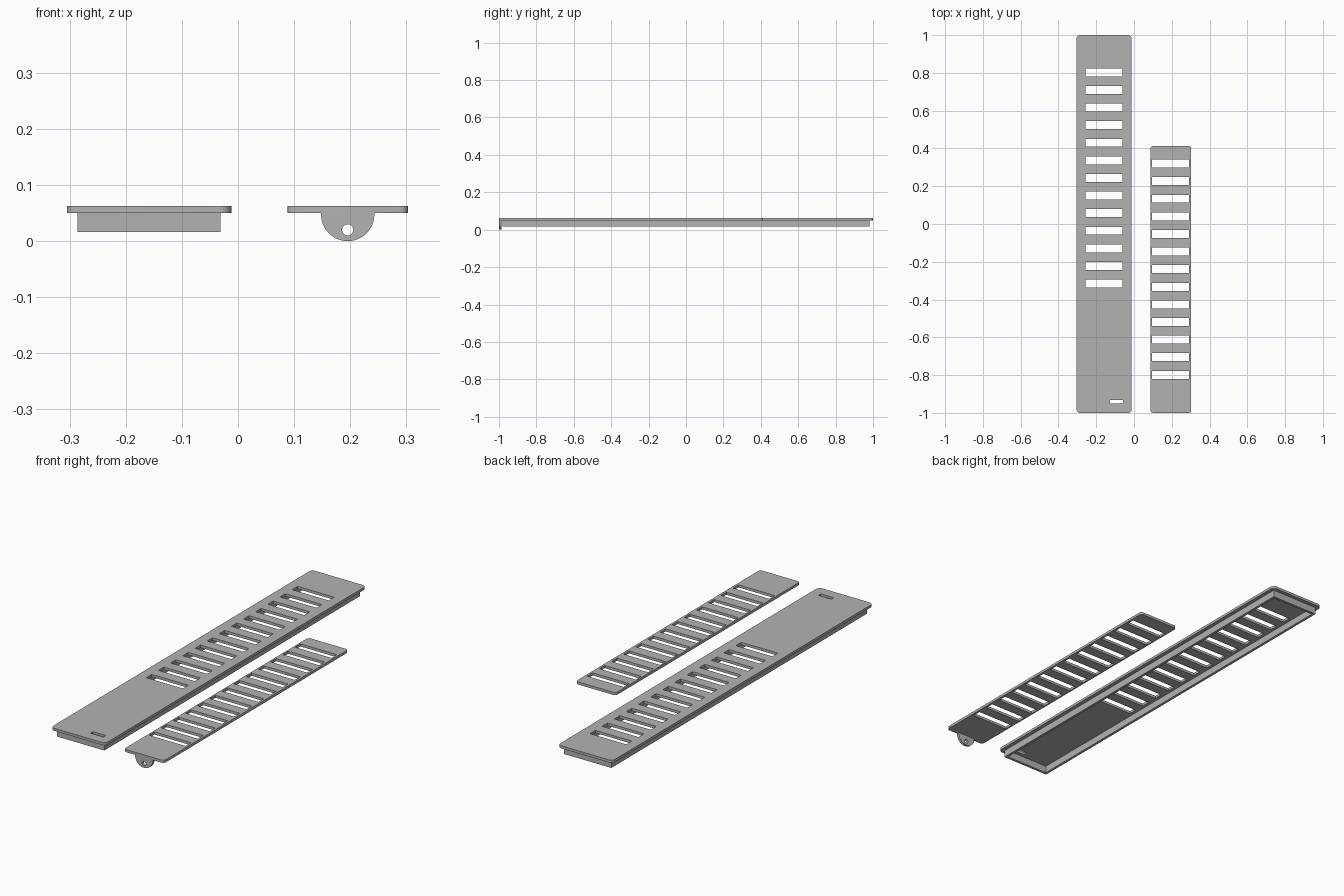
import bpy, bmesh
from math import pi, sin, cos
from mathutils import Matrix, Vector

if "Cube" in bpy.data.objects:
    bpy.data.objects.remove(bpy.data.objects["Cube"])

grey = bpy.data.materials.new("light grey")
grey.use_nodes = True
grey.diffuse_color = (0.45, 0.45, 0.45, 1)
grey.node_tree.nodes["Principled BSDF"].inputs["Base Color"].default_value = (0.45, 0.45, 0.45, 1)


def arc(cx, cy, r, start, end, n):
    return [(cx + r * cos(start + (end - start) * i / n),
             cy + r * sin(start + (end - start) * i / n)) for i in range(n + 1)]


def rect(x0, x1, y0, y1, r=0):
    """Rectangle outline, with rounded corners when r is given."""
    if not r:
        return [(x0, y0), (x1, y0), (x1, y1), (x0, y1)]
    corners = [(x1 - r, y1 - r), (x0 + r, y1 - r), (x0 + r, y0 + r), (x1 - r, y0 + r)]
    return [p for i, (x, y) in enumerate(corners)
            for p in arc(x, y, r, i * pi / 2, (i + 1) * pi / 2, 8)]


def prism(name, outlines, depth, matrix):
    """Extrude an outline with holes along its local z."""
    bm = bmesh.new()
    for outline in outlines:
        vs = [bm.verts.new((x, y, 0)) for x, y in outline]
        for a, b in zip(vs, vs[1:] + vs[:1]):
            bm.edges.new((a, b))
    bmesh.ops.triangle_fill(bm, use_beauty=True, edges=bm.edges[:], normal=(0, 0, 1))
    top = bmesh.ops.extrude_face_region(bm, geom=bm.faces[:], use_keep_orig=True)["geom"]
    bmesh.ops.translate(bm, vec=(0, 0, depth),
                        verts=[g for g in top if isinstance(g, bmesh.types.BMVert)])
    bm.transform(matrix)
    bmesh.ops.recalc_face_normals(bm, faces=bm.faces[:])
    mesh = bpy.data.meshes.new(name)
    bm.to_mesh(mesh)
    bm.free()
    mesh.materials.append(grey)
    ob = bpy.data.objects.new(name, mesh)
    bpy.context.collection.objects.link(ob)
    return ob


def slots(x0, x1, first):
    """Row of thirteen vent slots."""
    return [rect(x0, x1, first - i * PITCH - 0.021, first - i * PITCH + 0.021)
            for i in range(13)]


PITCH, THICK, BASE = 0.0932, 0.0127, 0.05
at_plate = Matrix.Translation((0, 0, BASE))

# Cover plate with vent slots and a small slot for the slider tab
prism("cover_plate",
      [rect(-0.305, -0.012, -1, 1, 0.02), rect(-0.127, -0.058, -0.95, -0.931)]
      + slots(-0.257, -0.061, 0.803), THICK, at_plate)

# Hollow skirt below the cover
x0, x1, y = -0.286, -0.031, 0.981
prism("cover_skirt",
      [rect(x0, x1, -y, y), rect(x0 + THICK, x1 - THICK, THICK - y, y - THICK)],
      0.034, Matrix.Translation((0, 0, 0.016)))

# Slotted slider plate
prism("slider_plate",
      [rect(0.088, 0.303, -1, 0.413, 0.014)] + slots(0.096, 0.292, 0.32),
      THICK, at_plate)

# Round pull tab with a hole, standing under the front of the slider
upright = Matrix.Translation((0, -1 + THICK, 0)) @ Matrix.Rotation(pi / 2, 4, "X")
prism("pull_tab",
      [[(0.243, BASE)] + arc(0.1955, 0.0475, 0.0475, 0, -pi, 32) + [(0.148, BASE)],
       arc(0.1955, 0.02, 0.01, 0, 2 * pi * 23 / 24, 23)],
      THICK, upright)

# Smooth the rounded edges, keep the rest crisp
for ob in bpy.context.collection.objects:
    ob.select_set(ob.type == "MESH")
    if ob.type == "MESH":
        bpy.context.view_layer.objects.active = ob
bpy.ops.object.shade_smooth_by_angle(angle=pi / 6)
